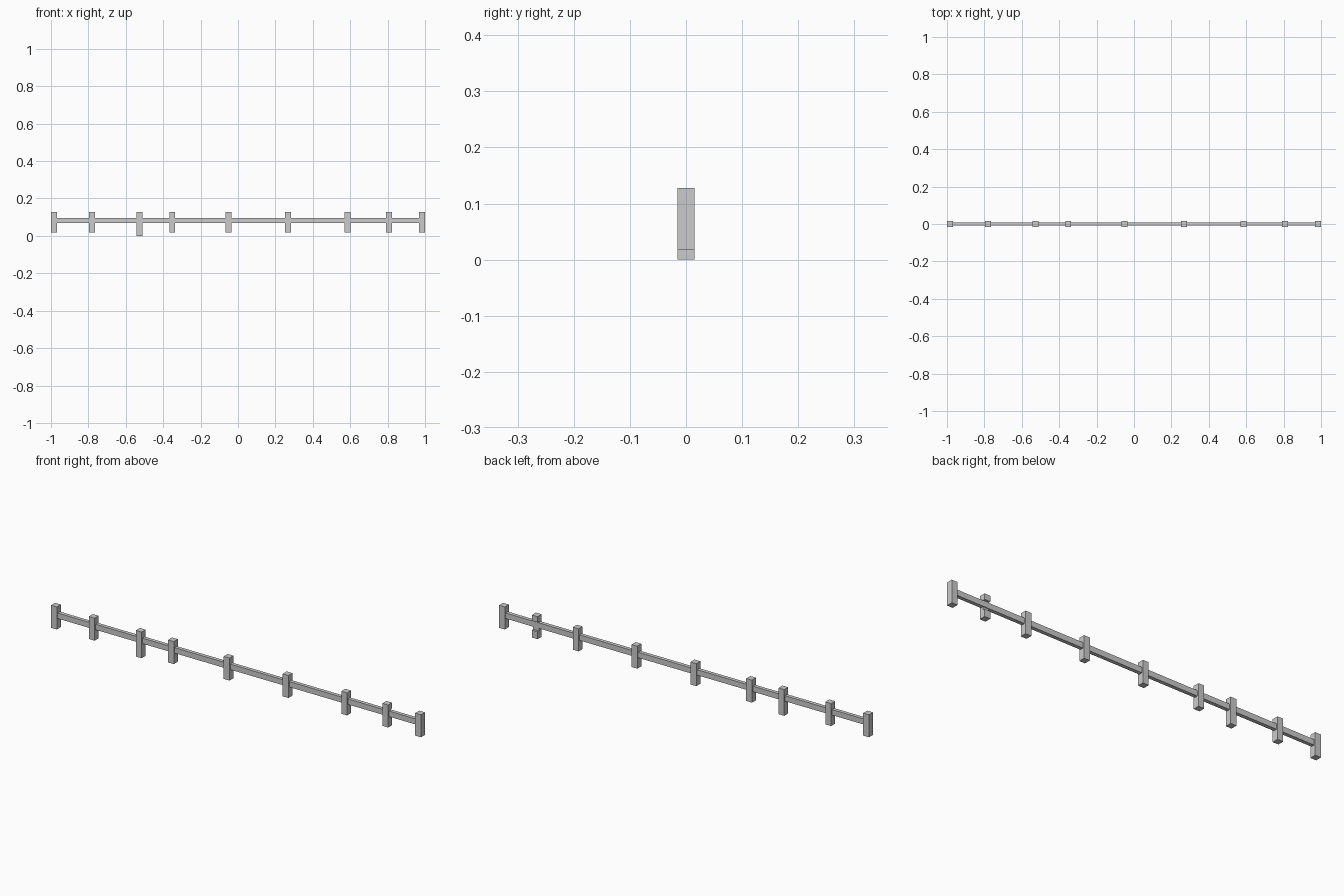
import bpy

if "Cube" in bpy.data.objects:
    bpy.data.objects.remove(bpy.data.objects["Cube"])


def box(name, x, y, z):
    """Axis-aligned box from (min, max) ranges."""
    bpy.ops.mesh.primitive_cube_add(
        size=1, location=[(a + b) / 2 for a, b in (x, y, z)])
    ob = bpy.context.object
    ob.name = name
    ob.scale = [b - a for a, b in (x, y, z)]
    bpy.ops.object.transform_apply(location=False, rotation=False, scale=True)
    return ob


HALF = 0.0155          # half width of a post
TOP, FOOT = 0.128, 0.018

# Long horizontal rail
box("rail", (-0.985, 0.985), (-0.009, 0.009), (0.069, 0.096))

# Unevenly spaced posts, one of them reaching lower
posts = [-0.9845, -0.78, -0.526, -0.352, -0.051, 0.268, 0.585, 0.9845]
for i, x in enumerate(posts):
    foot = 0.0 if i == 2 else FOOT
    box(f"post_{i + 1}", (x - HALF, x + HALF), (-HALF, HALF), (foot, TOP))

# Post with a notch in its back, where the rail shows through
x = 0.807
span = (x - HALF, x + HALF)
box("notched_post_front", span, (-HALF, 0.005), (FOOT, TOP))
box("notched_post_lower_back", span, (0.005, HALF), (FOOT, 0.054))
box("notched_post_upper_back", span, (0.005, HALF), (0.1, TOP))
